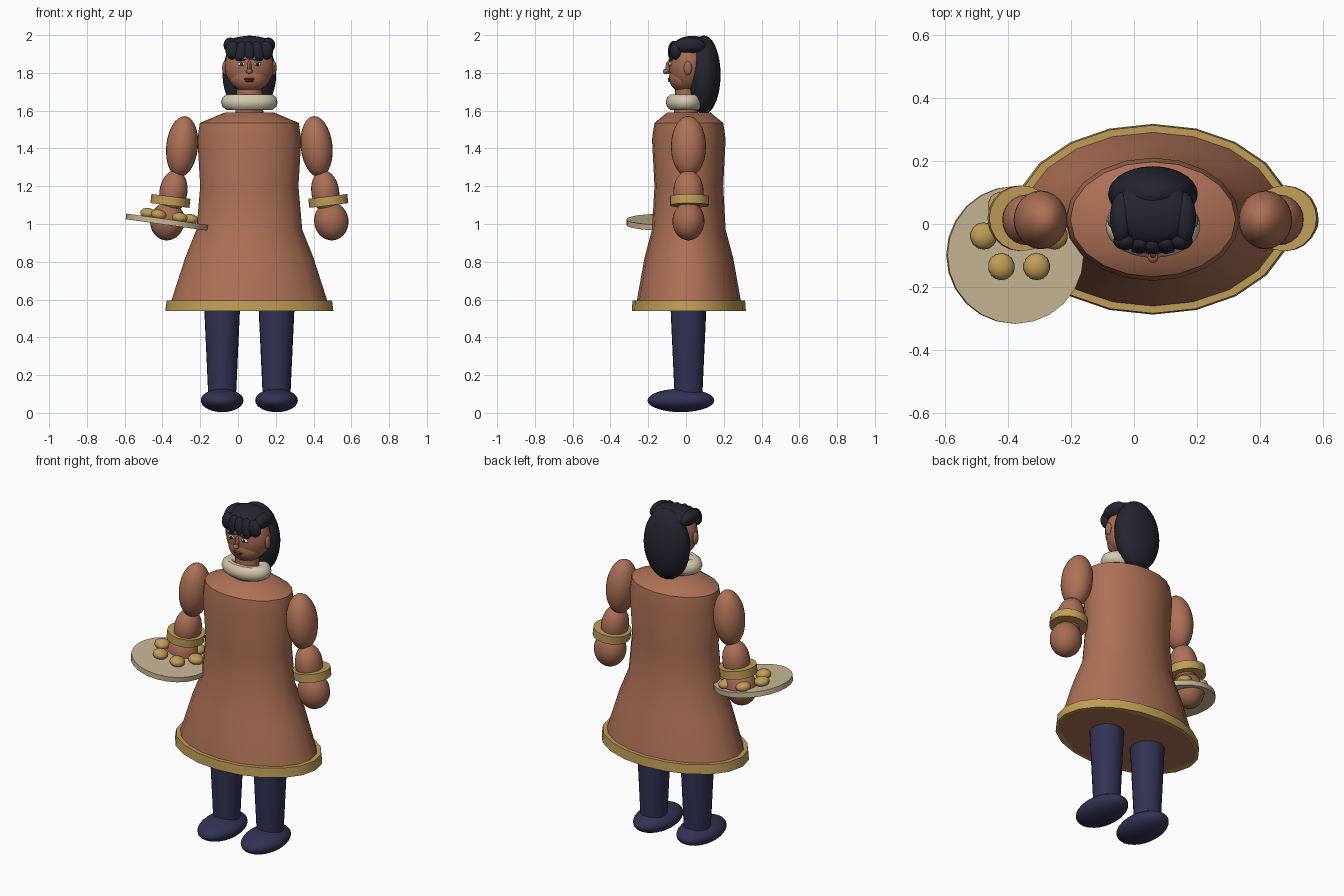
import bpy, bmesh, math
from mathutils import Matrix, Vector

if "Cube" in bpy.data.objects:
    bpy.data.objects.remove(bpy.data.objects["Cube"])

CX, CY = 0.06, 0.015          # body axis


def material(name, r, g, b):
    m = bpy.data.materials.new(name)
    m.use_nodes = True
    m.diffuse_color = (r, g, b, 1)
    m.node_tree.nodes["Principled BSDF"].inputs["Base Color"].default_value = (r, g, b, 1)
    return m


COAT = material("coat brown", 0.42, 0.165, 0.092)
SKIN = material("skin brown", 0.38, 0.148, 0.084)
GOLD = material("gold trim", 0.53, 0.34, 0.095)
CREAM = material("cream fur", 0.66, 0.58, 0.42)
TRAY = material("tray beige", 0.58, 0.48, 0.30)
NAVY = material("trouser navy", 0.032, 0.032, 0.09)
HAIR = material("hair black", 0.018, 0.018, 0.03)
LIP = material("lip brown", 0.16, 0.045, 0.03)
WHITE = material("eye white", 0.75, 0.72, 0.68)


def finish(name, bm, mat, angle=40):
    mesh = bpy.data.meshes.new(name)
    bmesh.ops.recalc_face_normals(bm, faces=bm.faces)
    bm.to_mesh(mesh)
    bm.free()
    ob = bpy.data.objects.new(name, mesh)
    bpy.context.collection.objects.link(ob)
    mesh.materials.append(mat)
    bpy.ops.object.select_all(action='DESELECT')
    ob.select_set(True)
    bpy.context.view_layer.objects.active = ob
    bpy.ops.object.shade_smooth_by_angle(angle=math.radians(angle))
    return ob


def place(loc, size=(1, 1, 1), tilt=0):
    return (Matrix.Translation(loc) @ Matrix.Rotation(math.radians(tilt), 4, 'Y')
            @ Matrix.Diagonal((*size, 1)))


def ball(name, loc, size, mat, tilt=0, seg=24, rings=14):
    bm = bmesh.new()
    bmesh.ops.create_uvsphere(bm, u_segments=seg, v_segments=rings, radius=1,
                              matrix=place(loc, size, tilt))
    return finish(name, bm, mat)


def drum(name, loc, r1, r2, depth, mat, tilt=0, seg=20, squash=1):
    bm = bmesh.new()
    bmesh.ops.create_cone(bm, cap_ends=True, segments=seg, radius1=r1, radius2=r2,
                          depth=depth, matrix=place(loc, (1, squash, 1), tilt))
    return finish(name, bm, mat)


def lathe(name, centre, profile, mat, seg=20, closed=False):
    """Stack elliptical rings (rx, ry, z); cap the ends or join them in a loop."""
    bm = bmesh.new()
    rings = []
    for rx, ry, z in profile:
        rings.append([bm.verts.new((centre[0] + rx * math.cos(math.tau * i / seg),
                                    centre[1] + ry * math.sin(math.tau * i / seg), z))
                      for i in range(seg)])
    pairs = list(zip(rings, rings[1:]))
    if closed:
        pairs.append((rings[-1], rings[0]))
    else:
        bm.faces.new(rings[0])
        bm.faces.new(rings[-1])
    for a, b in pairs:
        for i in range(seg):
            j = (i + 1) % seg
            bm.faces.new((a[i], a[j], b[j], b[i]))
    return finish(name, bm, mat)


# Coat: flared skirt, waist, chest and sloped shoulders
lathe("coat", (CX, CY), [(0.43, 0.285, 0.54), (0.34, 0.235, 0.82), (0.28, 0.195, 0.97),
                         (0.26, 0.182, 1.2), (0.275, 0.195, 1.45), (0.262, 0.182, 1.535),
                         (0.13, 0.115, 1.59)], COAT)
lathe("hem_band", (CX, CY), [(0.445, 0.302, 0.54), (0.438, 0.298, 0.595),
                             (0.40, 0.27, 0.595), (0.41, 0.27, 0.54)], GOLD, closed=True)

# Fur collar and neck
collar = []
for k in range(10):
    a = math.tau * k / 10
    collar.append((0.108 + 0.042 * math.cos(a), 0.068 + 0.034 * math.cos(a),
                   1.645 + 0.043 * math.sin(a)))
lathe("fur_collar", (CX, -0.005), collar, CREAM, seg=28, closed=True)
drum("neck", (CX, 0.0, 1.66), 0.075, 0.066, 0.17, SKIN, squash=0.85)

# Limbs, mirrored about the body axis
for side, s in (("right", -1), ("left", 1)):
    def at(x, y, z):
        return (CX + s * x, y, z)

    drum(side + "_leg", at(0.144, 0.013, 0.33), 0.073, 0.096, 0.5, NAVY, seg=24)
    ball(side + "_shoe", at(0.144, -0.027, 0.066), (0.113, 0.177, 0.062), NAVY)
    ball(side + "_upper_arm", at(0.356, 0.013, 1.41), (0.084, 0.093, 0.162), COAT, -s * 6)
    ball(side + "_forearm", at(0.402, 0.013, 1.17), (0.074, 0.08, 0.115), COAT, -s * 8)
    drum(side + "_cuff", at(0.418, 0.018, 1.122), 0.104, 0.104, 0.048, GOLD, -s * 7)
    ball(side + "_hand", at(0.434, 0.013, 1.015), (0.091, 0.085, 0.102), SKIN, -s * 8)

# Tray with a ring of buns
TILT = 8
tray_at = Vector((-0.377, -0.098, 1.01))
drum("tray", tray_at, 0.218, 0.218, 0.03, TRAY, TILT, seg=24)
for i in range(6):
    a = math.tau * i / 6
    x, y = -0.364 + 0.112 * math.cos(a), -0.038 + 0.112 * math.sin(a)
    z = 1.043 - (x - tray_at.x) * math.tan(math.radians(TILT))
    ball("bun_%d" % (i + 1), (x, y, z), (0.043, 0.043, 0.028), GOLD, TILT, seg=14, rings=8)

# Head and face
ball("head", (CX, 0.012, 1.835), (0.13, 0.102, 0.14), SKIN, seg=28, rings=18)
ball("jaw", (CX, -0.015, 1.775), (0.1, 0.075, 0.078), SKIN)
ball("nose_bridge", (CX, -0.092, 1.83), (0.011, 0.016, 0.036), SKIN, seg=12, rings=8)
ball("nose_tip", (CX, -0.106, 1.808), (0.017, 0.017, 0.014), SKIN, seg=12, rings=8)
ball("upper_lip", (CX, -0.087, 1.768), (0.03, 0.01, 0.006), LIP, seg=14, rings=8)
ball("lower_lip", (CX, -0.086, 1.757), (0.025, 0.01, 0.006), LIP, seg=14, rings=8)
for side, s in (("right", -1), ("left", 1)):
    x = CX + s * 0.042
    ball(side + "_eye", (x, -0.083, 1.847), (0.021, 0.01, 0.01), WHITE, seg=14, rings=8)
    ball(side + "_pupil", (x, -0.091, 1.847), (0.009, 0.005, 0.009), HAIR, seg=12, rings=8)
    ball(side + "_eyebrow", (x, -0.084, 1.869), (0.028, 0.009, 0.005), HAIR, s * 5, 12, 8)
    ball(side + "_ear", (CX + s * 0.13, 0.01, 1.825), (0.014, 0.022, 0.038), SKIN, seg=12, rings=8)

# Hair: long back mass, crown and rounded fringe locks
ball("back_hair", (CX, 0.095, 1.79), (0.142, 0.088, 0.208), HAIR, seg=28, rings=18)
ball("crown_hair", (CX, 0.035, 1.943), (0.132, 0.1, 0.053), HAIR)
for i, (x, z, rx, rz) in enumerate([(0, 1.912, 0.03, 0.058), (0.043, 1.908, 0.036, 0.06),
                                    (0.088, 1.92, 0.038, 0.05)]):
    for s in ((1,) if x == 0 else (-1, 1)):
        ball("fringe_lock_%d_%s" % (i, "left" if s > 0 else "right"),
             (CX + s * x, -0.066 + x * 0.15, z), (rx, 0.03, rz), HAIR, -s * 6, 16, 10)
for s, side in ((-1, "right"), (1, "left")):
    ball(side + "_temple_hair", (CX + s * 0.098, 0.02, 1.945), (0.038, 0.082, 0.042), HAIR, s * 20)
